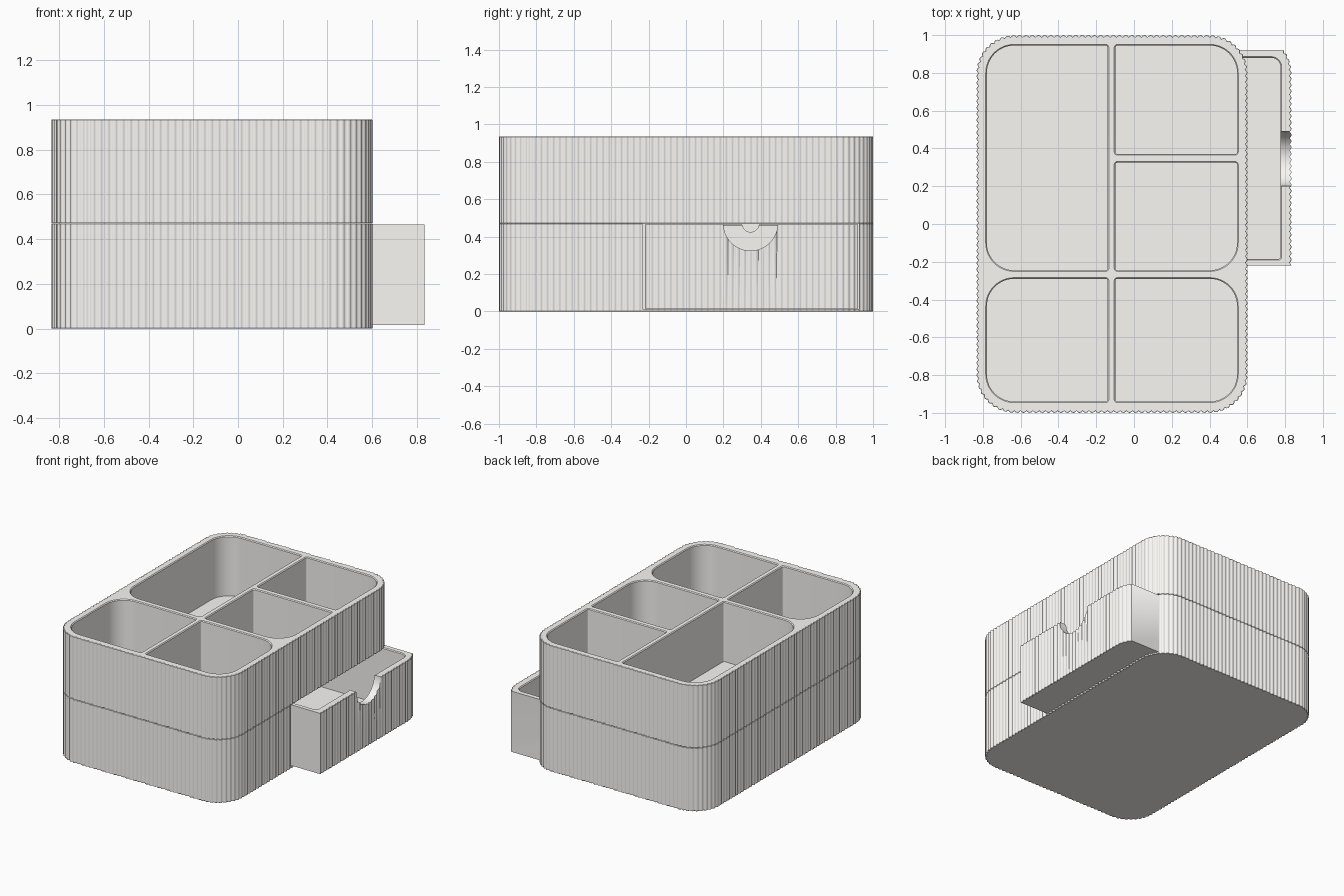
import bpy, bmesh, math

if "Cube" in bpy.data.objects:
    bpy.data.objects.remove(bpy.data.objects["Cube"])

X0, X1, Y0, Y1, R = -0.835, 0.60, -1.0, 1.0, 0.2
SLIDE = 0.233          # how far the drawer is pulled out


def loft(name, rings):
    """Closed solid through (z, outline) rings with equal point counts."""
    bm = bmesh.new()
    loops = [[bm.verts.new((x, y, z)) for x, y in pts] for z, pts in rings]
    n = len(loops[0])
    for a, b in zip(loops, loops[1:]):
        for i in range(n):
            j = (i + 1) % n
            bm.faces.new((a[i], a[j], b[j], b[i]))
    bm.faces.new(loops[0][::-1])
    bm.faces.new(loops[-1])
    bmesh.ops.recalc_face_normals(bm, faces=bm.faces)
    me = bpy.data.meshes.new(name)
    bm.to_mesh(me)
    bm.free()
    ob = bpy.data.objects.new(name, me)
    bpy.context.collection.objects.link(ob)
    return ob


def rounded(x0, x1, y0, y1, radii, grow=0.0, seg=12):
    """Rectangle with its own radius per corner: SW, SE, NE, NW."""
    pts = []
    for k, (cx, cy, sx, sy) in enumerate(
            ((x0, y0, 1, 1), (x1, y0, -1, 1), (x1, y1, -1, -1), (x0, y1, 1, -1))):
        r = radii[k]
        for i in range(seg + 1):
            a = math.pi + (k + i / seg) * math.pi / 2
            pts.append((cx + sx * r + (r + grow) * math.cos(a),
                        cy + sy * r + (r + grow) * math.sin(a)))
    return pts


def fluted(inset=0.0, dx=0.0, flutes=198, sub=4, depth=0.010):
    """Rounded rectangle outline carrying small convex ribs."""
    w, h, q = X1 - X0 - 2 * R, Y1 - Y0 - 2 * R, R * math.pi / 2
    total = 2 * (w + h) + 4 * q
    parts = [(w, q, X0 + R, Y0 + R, 1, 0), (h, q, X1 - R, Y0 + R, 0, 1),
             (w, q, X1 - R, Y1 - R, -1, 0), (h, q, X0 + R, Y1 - R, 0, -1)]
    pts, n = [], flutes * sub
    for i in range(n):
        s = total * i / n
        off = R - inset - depth * (1 - abs(math.sin(math.pi * i / sub)))
        for length, arc, cx, cy, tx, ty in parts:
            if s <= length + arc:
                break
            s -= length + arc
        along = min(s, length)
        a = math.atan2(-tx, ty) + max(0, s - length) / R
        pts.append((cx + tx * along + off * math.cos(a) + dx,
                    cy + ty * along + off * math.sin(a)))
    return pts


def shell(name, z0, z1, dx=0.0, c=0.002):
    small, full = fluted(c, dx), fluted(0, dx)
    return loft(name, [(z0, small), (z0 + c, full), (z1 - c, full), (z1, small)])


def box(name, x0, x1, y0, y1, z0, z1):
    p = [(x0, y0), (x1, y0), (x1, y1), (x0, y1)]
    return loft(name, [(z0, p), (z1, p)])


def cylinder_x(name, x0, x1, y, z, r):
    bpy.ops.mesh.primitive_cylinder_add(vertices=64, radius=r, depth=x1 - x0,
                                        location=((x0 + x1) / 2, y, z),
                                        rotation=(0, math.pi / 2, 0))
    ob = bpy.context.object
    ob.name = name
    return ob


def boolean(ob, cutter, op='DIFFERENCE'):
    m = ob.modifiers.new("cut", 'BOOLEAN')
    m.operation, m.solver, m.object = op, 'EXACT', cutter
    bpy.context.view_layer.objects.active = ob
    bpy.ops.object.modifier_apply(modifier=m.name)
    bpy.data.objects.remove(cutter)


def pocket(x0, x1, y0, y1, radii, floor, top, c=0.006):
    a = rounded(x0, x1, y0, y1, radii)
    b = rounded(x0, x1, y0, y1, radii, c)
    d = rounded(x0, x1, y0, y1, radii, c + 0.05)
    return loft("pocket_cutter", [(floor, a), (top - c, a), (top, b), (top + 0.05, d)])


def soften(ob):
    """Smooth across the ribs, keep every rim and square corner sharp."""
    bm = bmesh.new()
    bm.from_mesh(ob.data)
    for f in bm.faces:
        f.smooth = True
    for e in bm.edges:
        d = e.verts[1].co - e.verts[0].co
        upright = abs(d.z) > 0.99 * d.length
        e.smooth = e.calc_face_angle(3.1) < math.radians(86 if upright else 25)
    bm.to_mesh(ob.data)
    bm.free()


# Upper tray with five compartments
TOP = 0.935
tray = shell("compartment_tray", 0.471, TOP)
S, B = 0.012, 0.145
for x0, x1, y0, y1, radii in (
        (-0.78, -0.14, -0.245, 0.945, (B, S, S, B)),
        (-0.10, 0.545, 0.37, 0.945, (S, S, B, S)),
        (-0.10, 0.545, -0.245, 0.325, (S, B, S, S)),
        (-0.78, -0.14, -0.94, -0.29, (B, S, S, B)),
        (-0.10, 0.545, -0.94, -0.29, (S, B, B, S))):
    boolean(tray, pocket(x0, x1, y0, y1, radii, 0.49, TOP))

# Lower case with a drawer bay open to the right
case = shell("lower_case", 0.0, 0.470)
boolean(case, box("bay_cutter", -0.72, 1.0, -0.232, 0.926, 0.012, 0.6))

# Pulled-out drawer: ribbed front follows the case outline
drawer = shell("drawer", 0.015, 0.466, dx=SLIDE)
boolean(drawer, box("drawer_limits", -0.48, 1.0, -0.22, 0.92, -0.1, 0.6), 'INTERSECT')
boolean(drawer, pocket(-0.44, 0.775, -0.185, 0.88, (0.012, 0.012, 0.05, 0.012), 0.04, 0.466))

# Finger notch in the drawer front and small notch in its back
boolean(drawer, cylinder_x("finger_cutter", 0.70, 0.95, 0.345, 0.470, 0.145))
boolean(drawer, cylinder_x("back_cutter", -0.6, -0.40, 0.345, 0.470, 0.045))

# Warm off-white finish
finish = bpy.data.materials.new("warm_white")
finish.diffuse_color = (0.96, 0.94, 0.915, 1)
finish.use_nodes = True
finish.node_tree.nodes["Principled BSDF"].inputs["Base Color"].default_value = finish.diffuse_color
for ob in (tray, case, drawer):
    soften(ob)
    ob.data.materials.clear()
    ob.data.materials.append(finish)

# Centre the whole piece on the origin
xs = [v.co.x for ob in (tray, case, drawer) for v in ob.data.vertices]
for ob in (tray, case, drawer):
    ob.location.x -= (min(xs) + max(xs)) / 2
